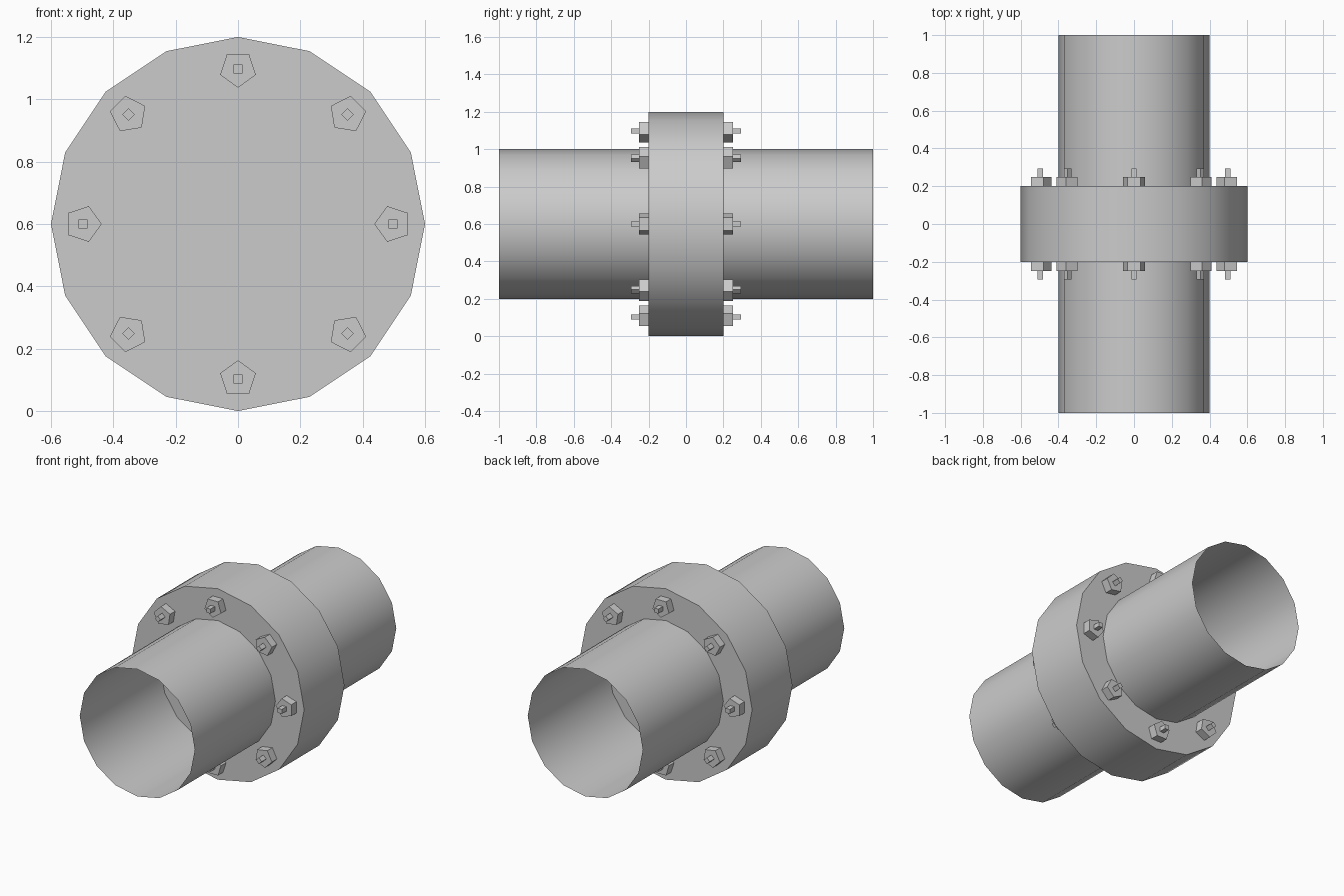
import bpy, bmesh, math
from mathutils import Matrix

cube = bpy.data.objects.get("Cube")
if cube:
    bpy.data.objects.remove(cube, do_unlink=True)

# One plain grey for the whole fitting
grey = bpy.data.materials.new("light_grey")
grey.use_nodes = True
colour = (0.6, 0.6, 0.6, 1)
grey.diffuse_color = colour
grey.node_tree.nodes["Principled BSDF"].inputs["Base Color"].default_value = colour

AXIS_HEIGHT = 0.6
BOLT_CIRCLE = 0.497


def prism(name, sides, radius, y0, y1, capped=True, smooth=False, turn=0.0, offset=0.0, spin=0.0):
    """Prism along y; turn sets its own corners, offset and spin place it round the pipe axis."""
    bm = bmesh.new()
    rings = []
    for y in (y0, y1):
        ring = []
        for i in range(sides):
            a = turn + math.tau * i / sides
            ring.append(bm.verts.new((radius * math.sin(a), y, offset + radius * math.cos(a))))
        rings.append(ring)
    front, back = rings
    for i in range(sides):
        j = (i + 1) % sides
        bm.faces.new((front[i], front[j], back[j], back[i]))
    if capped:
        bm.faces.new(front)
        bm.faces.new(back[::-1])
    bmesh.ops.recalc_face_normals(bm, faces=bm.faces[:])
    place = Matrix.Translation((0, 0, AXIS_HEIGHT)) @ Matrix.Rotation(spin, 4, 'Y')
    bmesh.ops.transform(bm, matrix=place, verts=bm.verts[:])
    mesh = bpy.data.meshes.new(name)
    bm.to_mesh(mesh)
    bm.free()
    mesh.materials.append(grey)
    obj = bpy.data.objects.new(name, mesh)
    bpy.context.collection.objects.link(obj)
    if smooth:
        bpy.ops.object.select_all(action='DESELECT')
        obj.select_set(True)
        bpy.context.view_layer.objects.active = obj
        bpy.ops.object.shade_smooth_by_angle(angle=math.radians(40))
    return obj


# Open pipe halves on either side of the solid flange
prism("flange", 16, 0.6, -0.2, 0.2, smooth=True)
prism("front_pipe", 16, 0.4, -1.0, -0.2, capped=False, smooth=True)
prism("back_pipe", 16, 0.4, 0.2, 1.0, capped=False, smooth=True)

# Ring of bolts, each with a five-sided nut at both ends pointing to the axis
for k in range(8):
    spin = math.tau * k / 8
    prism(f"bolt_{k + 1}", 4, 0.02, -0.295, 0.295, turn=math.pi / 4, offset=BOLT_CIRCLE, spin=spin)
    for label, y0, y1 in (("front", -0.25, -0.2), ("back", 0.2, 0.25)):
        prism(f"{label}_nut_{k + 1}", 5, 0.06, y0, y1, turn=math.pi, offset=BOLT_CIRCLE, spin=spin)
